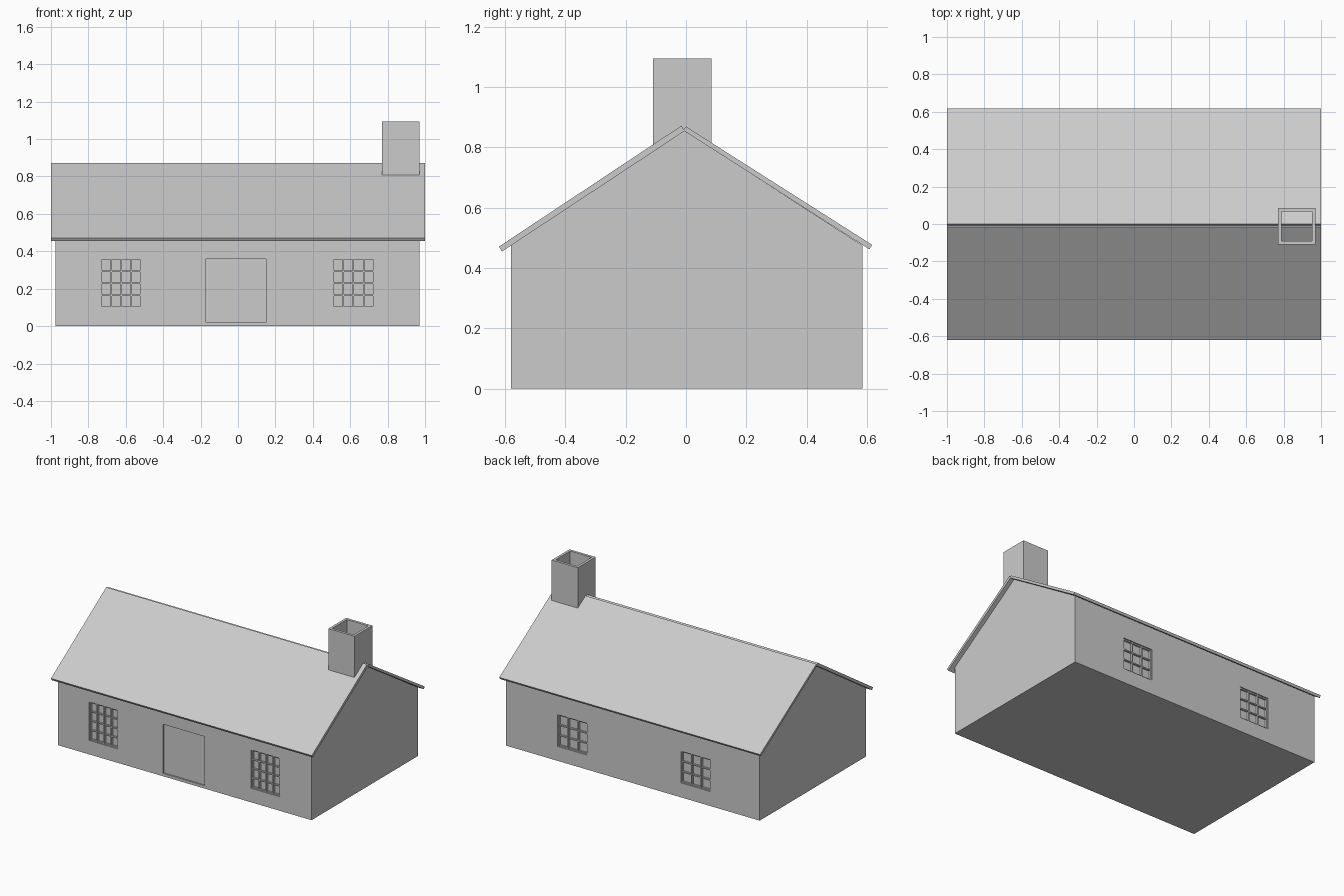
import bpy, bmesh
from mathutils import Vector

if "Cube" in bpy.data.objects:
    bpy.data.objects.remove(bpy.data.objects["Cube"])


def make_object(name, bm):
    bmesh.ops.recalc_face_normals(bm, faces=bm.faces[:])
    mesh = bpy.data.meshes.new(name)
    bm.to_mesh(mesh)
    bm.free()
    obj = bpy.data.objects.new(name, mesh)
    bpy.context.scene.collection.objects.link(obj)
    return obj


def add_box(bm, x, y, z):
    verts = bmesh.ops.create_cube(bm, size=1)["verts"]
    for v in verts:
        v.co = Vector([(r[0] + r[1]) / 2 + c * (r[1] - r[0])
                       for c, r in zip(v.co, (x, y, z))])


def extrude_profile(name, yz, x0, x1):
    bm = bmesh.new()
    face = bm.faces.new([bm.verts.new((x0, y, z)) for y, z in yz])
    new = bmesh.ops.extrude_face_region(bm, geom=[face])["geom"]
    bmesh.ops.translate(bm, vec=(x1 - x0, 0, 0),
                        verts=[g for g in new if isinstance(g, bmesh.types.BMVert)])
    return make_object(name, bm)


def cut(target, x, y, z):
    bm = bmesh.new()
    add_box(bm, x, y, z)
    cutter = make_object(target.name + "_cutter", bm)
    cutter.hide_render = True
    mod = target.modifiers.new("recess", "BOOLEAN")
    mod.object = cutter
    mod.operation = "DIFFERENCE"
    mod.solver = "EXACT"
    bpy.context.view_layer.objects.active = target
    bpy.ops.object.modifier_apply(modifier=mod.name)
    bpy.data.objects.remove(cutter)


FRONT, BACK = -0.58, 0.585

# Walls with gable ends
walls = extrude_profile("walls", [(FRONT, 0), (BACK, 0), (BACK, 0.475),
                                  (-0.005, 0.855), (FRONT, 0.475)], -0.975, 0.97)


def window(name, x0, x1, z0, z1, wall, out, cols, rows):
    """Recessed opening with a lattice of glazing bars."""
    depth, bar = 0.02, 0.008
    span = lambda a, b: tuple(sorted((wall + out * a, wall + out * b)))
    cut(walls, (x0, x1), span(-depth, 0.05), (z0, z1))
    bm = bmesh.new()
    for i in range(cols + 1):
        x = x0 + bar / 2 + (x1 - x0 - bar) * i / cols
        add_box(bm, (x - bar / 2, x + bar / 2), span(-depth, -0.005), (z0, z1))
    for i in range(rows + 1):
        z = z0 + bar / 2 + (z1 - z0 - bar) * i / rows
        add_box(bm, (x0, x1), span(-depth, -0.008), (z - bar / 2, z + bar / 2))
    make_object(name, bm)


# Windows
window("front_window_left", -0.735, -0.515, 0.097, 0.363, FRONT, -1, 4, 4)
window("front_window_right", 0.505, 0.73, 0.097, 0.363, FRONT, -1, 4, 4)
window("back_window_left", -0.60, -0.37, 0.10, 0.32, BACK, 1, 3, 3)
window("back_window_right", 0.345, 0.575, 0.10, 0.32, BACK, 1, 3, 3)

# Shallow door recess
cut(walls, (-0.17, 0.15), (FRONT + -0.05, FRONT + 0.01), (0.02, 0.36))

# Roof slabs
extrude_profile("front_roof", [(-0.005, 0.854), (-0.015, 0.872),
                               (-0.62, 0.471), (-0.61, 0.455)], -1, 1)
extrude_profile("back_roof", [(-0.01, 0.857), (0, 0.869),
                              (0.617, 0.477), (0.608, 0.462)], -1, 1)

# Open chimney flue, standing over the ridge
CX, CY = (0.77, 0.97), (-0.11, 0.085)
bm = bmesh.new()
add_box(bm, CX, CY, (0.79, 1.095))
chimney = make_object("chimney", bm)
t = 0.018
cut(chimney, (CX[0] + t, CX[1] - t), (CY[0] + t, CY[1] - t), (0.7, 1.2))
